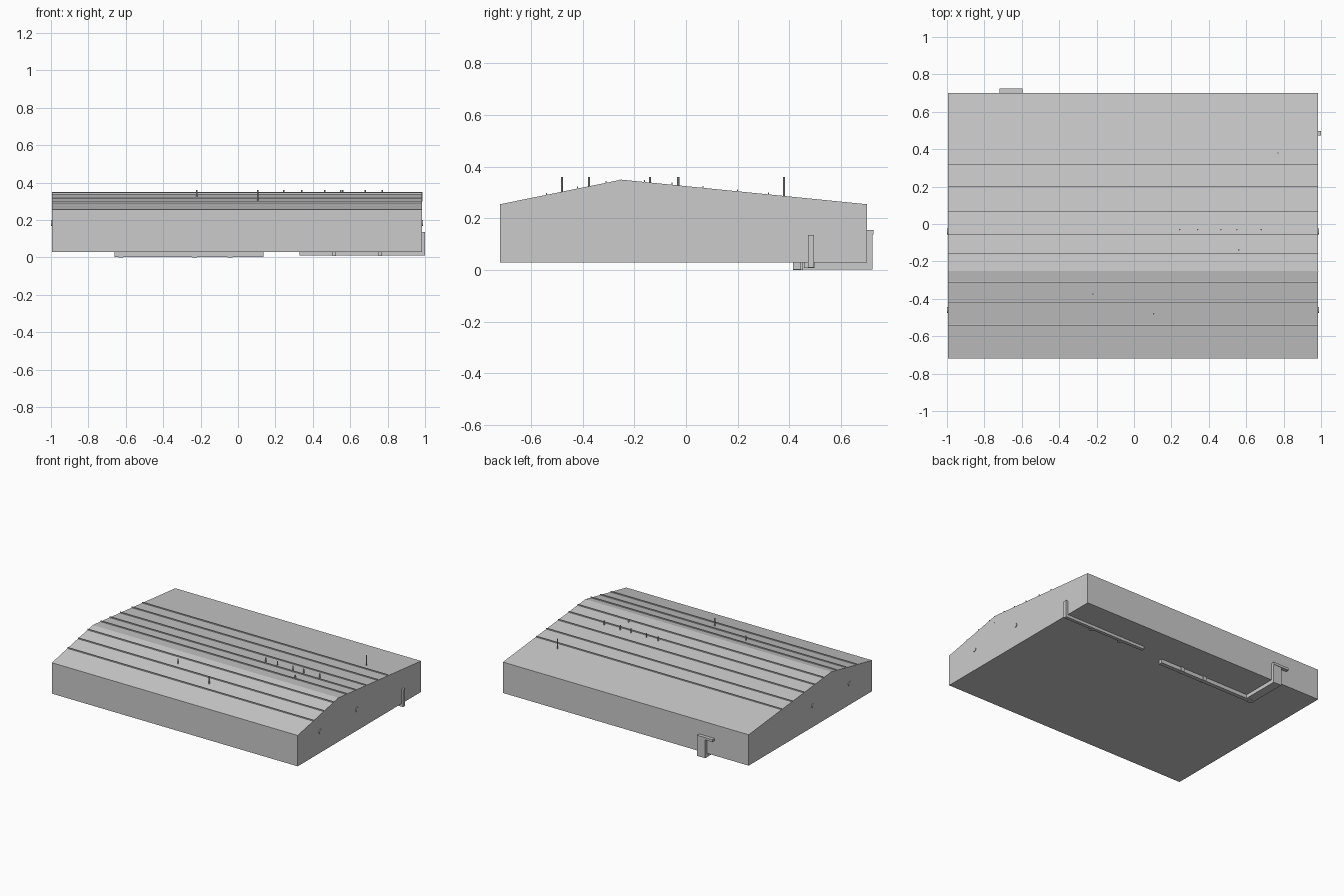
import bpy, bmesh, math

if "Cube" in bpy.data.objects:
    bpy.data.objects.remove(bpy.data.objects["Cube"])

X0, X1 = -0.995, 0.985
YF, YR, YB = -0.72, -0.25, 0.70
ZB, ZE, ZR = 0.03, 0.255, 0.35


def roof_z(y):
    if y < YR:
        return ZE + (ZR - ZE) * (y - YF) / (YR - YF)
    return ZE + (ZR - ZE) * (YB - y) / (YB - YR)


def finish(name, bm):
    bmesh.ops.recalc_face_normals(bm, faces=bm.faces)
    mesh = bpy.data.meshes.new(name)
    bm.to_mesh(mesh)
    bm.free()
    ob = bpy.data.objects.new(name, mesh)
    bpy.context.collection.objects.link(ob)
    return ob


def prism(name, profile, x0, x1):
    """Extrude a (y, z) profile along x."""
    bm = bmesh.new()
    face = bm.faces.new([bm.verts.new((x0, y, z)) for y, z in profile])
    ext = bmesh.ops.extrude_face_region(bm, geom=[face])
    verts = [v for v in ext["geom"] if isinstance(v, bmesh.types.BMVert)]
    bmesh.ops.translate(bm, verts=verts, vec=(x1 - x0, 0, 0))
    return finish(name, bm)


def box(name, x0, x1, y0, y1, z0, z1):
    return prism(name, [(y0, z0), (y1, z0), (y1, z1), (y0, z1)], x0, x1)


def cylinder(name, r, depth, loc, rot=(0, 0, 0), sides=12):
    bpy.ops.mesh.primitive_cylinder_add(vertices=sides, radius=r, depth=depth,
                                        location=loc, rotation=rot)
    bpy.context.object.name = name


# Main body with an off-centre ridge
prism("body", [(YF, ZB), (YB, ZB), (YB, ZE), (YR, ZR), (YF, ZE)], X0, X1)

# Thin battens running along the roof
for y in (-0.54, -0.42, -0.31, -0.16, -0.055, 0.065, 0.20, 0.32):
    z = roof_z(y)
    box("roof_batten", X0, X1, y - 0.002, y + 0.002, z - 0.004, z + 0.008)

# Upright pins on the roof
pins = [(x, -0.03) for x in (0.245, 0.34, 0.465, 0.55, 0.68)]
pins += [(0.77, 0.38), (0.105, -0.48), (-0.22, -0.375), (0.56, -0.14)]
for x, y in pins:
    low = roof_z(y) - 0.005
    cylinder("roof_pin", 0.004, 0.36 - low, (x, y, (0.36 + low) / 2), sides=8)

# Round studs on both end walls
for x in (X0, X1):
    for y in (-0.46, -0.04):
        cylinder("end_stud", 0.016, 0.01, (x, y, 0.185), (0, math.pi / 2, 0))

# Ridge end strip
box("ridge_end_strip", X1 - 0.01, X1 + 0.002, -0.257, -0.253, 0.30, 0.35)

# Long pipe underneath, turning to the back wall and up it
box("long_rail", -0.66, 0.135, 0.415, 0.445, 0.003, 0.031)
box("rail_arm", -0.66, -0.595, 0.445, 0.722, 0.003, 0.031)
box("back_upright", -0.66, -0.595, 0.699, 0.722, 0.003, 0.155)
box("back_bar", -0.72, -0.595, 0.699, 0.725, 0.138, 0.155)

# Short rail underneath, turning up the right wall
box("short_rail", 0.33, 1.0, 0.472, 0.496, 0.01, 0.031)
box("side_upright", 0.984, 1.0, 0.472, 0.496, 0.01, 0.135)

# Small clips under both rails
for x in (-0.6275, -0.2325, -0.0425):
    box("long_rail_clip", x - 0.0125, x + 0.0125, 0.415, 0.452, 0.0, 0.031)
for x in (0.515, 0.76):
    box("short_rail_clip", x - 0.01, x + 0.01, 0.457, 0.498, 0.008, 0.031)
